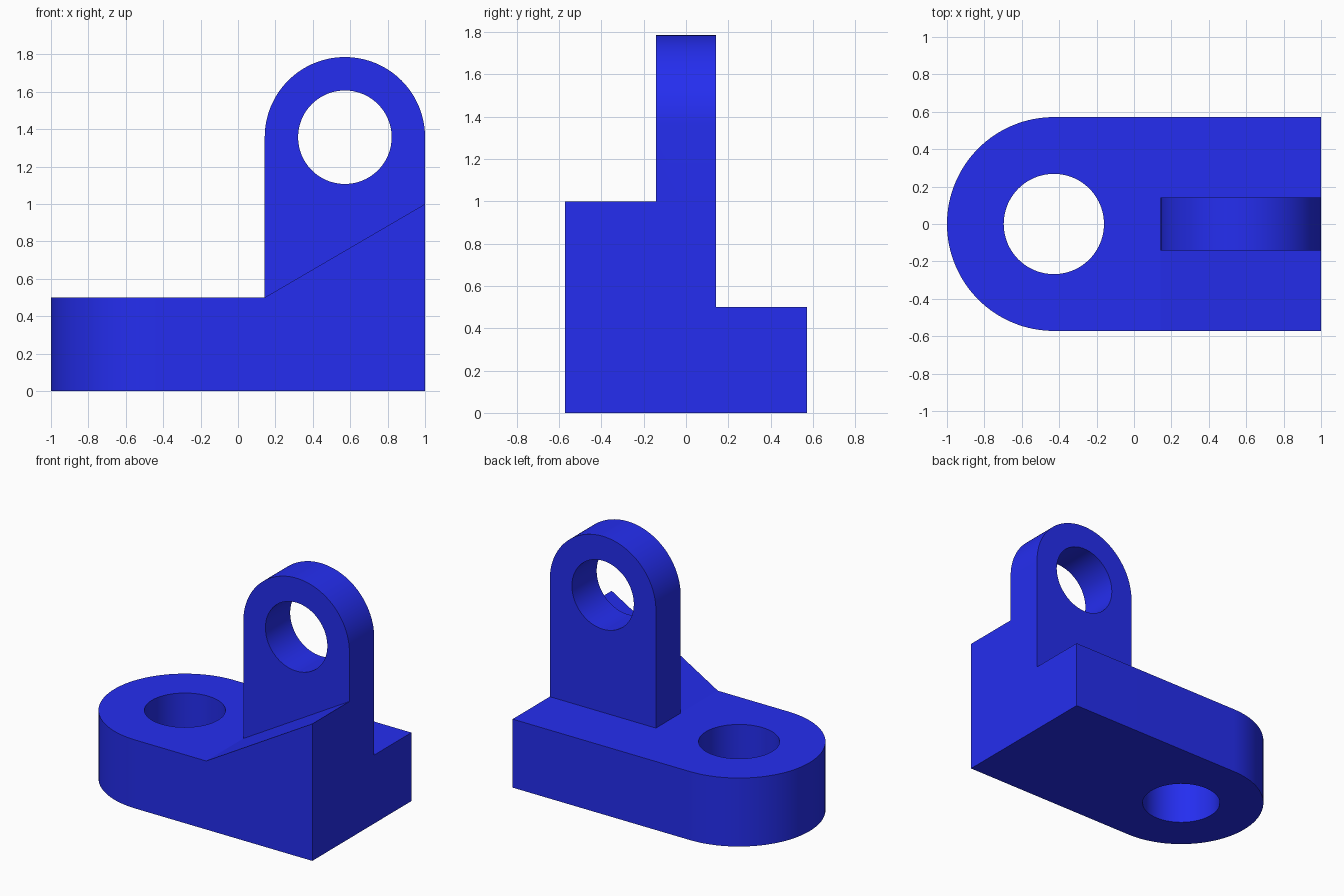
import bpy, bmesh
from math import sin, cos, pi, radians

if "Cube" in bpy.data.objects:
    bpy.data.objects.remove(bpy.data.objects["Cube"])

R = 4 / 7        # base half width
r = 3 / 7        # lug half width
T = 1 / 7        # lug half thickness
BX = R - 1       # base hole centre x
LX, LZ = R, 1.357  # lug hole centre


def arc(cx, cy, rad, a0, a1, n):
    return [(cx + rad * cos(a0 + (a1 - a0) * i / n),
             cy + rad * sin(a0 + (a1 - a0) * i / n)) for i in range(n + 1)]


def prism(name, pts, lo, hi, axis):
    """Extrude a 2D profile along z (xy profile) or y (xz profile)."""
    bm = bmesh.new()
    place = (lambda p: (p[0], p[1], lo)) if axis == 'z' else (lambda p: (p[0], lo, p[1]))
    face = bm.faces.new([bm.verts.new(place(p)) for p in pts])
    ext = bmesh.ops.extrude_face_region(bm, geom=[face])
    vs = [v for v in ext['geom'] if isinstance(v, bmesh.types.BMVert)]
    d = hi - lo
    bmesh.ops.translate(bm, verts=vs, vec=(0, 0, d) if axis == 'z' else (0, d, 0))
    bmesh.ops.recalc_face_normals(bm, faces=bm.faces)
    me = bpy.data.meshes.new(name)
    bm.to_mesh(me)
    bm.free()
    ob = bpy.data.objects.new(name, me)
    bpy.context.collection.objects.link(ob)
    return ob


def combine(target, tool, op):
    bpy.context.view_layer.objects.active = target
    mod = target.modifiers.new(op.lower(), 'BOOLEAN')
    mod.operation, mod.solver, mod.object = op, 'EXACT', tool
    bpy.ops.object.modifier_apply(modifier=mod.name)
    bpy.data.objects.remove(tool)


# Base plate with a rounded left end
bracket = prism("bracket", arc(BX, 0, R, pi / 2, 3 * pi / 2, 64) + [(1, -R), (1, R)],
                0, 0.5, 'z')

# Upright lug with a round top
lug = prism("lug", arc(LX, LZ, r, 0, pi, 64) + [(LX - r, 0.2), (1, 0.2)], -T, T, 'y')

# Sloped support in front of the lug
wedge = prism("wedge", [(T, 0.5), (T, 0.2), (1, 0.2), (1, 1)], -R, 0, 'y')

combine(bracket, lug, 'UNION')
combine(bracket, wedge, 'UNION')

# Round through holes in the base and lug
combine(bracket, prism("base_hole", arc(BX, 0, 0.268, 0, 2 * pi, 96)[:-1], -0.2, 0.8, 'z'),
        'DIFFERENCE')
combine(bracket, prism("lug_hole", arc(LX, LZ, 0.25, 0, 2 * pi, 96)[:-1], -0.4, 0.4, 'y'),
        'DIFFERENCE')

# Merge coplanar faces left by the unions
bm = bmesh.new()
bm.from_mesh(bracket.data)
bmesh.ops.remove_doubles(bm, verts=bm.verts, dist=1e-5)
bmesh.ops.dissolve_limit(bm, angle_limit=radians(0.3), verts=bm.verts, edges=bm.edges)
bm.to_mesh(bracket.data)
bm.free()

# Blue finish
mat = bpy.data.materials.new("blue")
mat.diffuse_color = (0.018, 0.027, 0.87, 1)
mat.use_nodes = True
mat.node_tree.nodes["Principled BSDF"].inputs["Base Color"].default_value = mat.diffuse_color
bracket.data.materials.clear()
bracket.data.materials.append(mat)

bpy.ops.object.select_all(action='DESELECT')
bracket.select_set(True)
bpy.context.view_layer.objects.active = bracket
bpy.ops.object.shade_smooth_by_angle(angle=radians(30))
